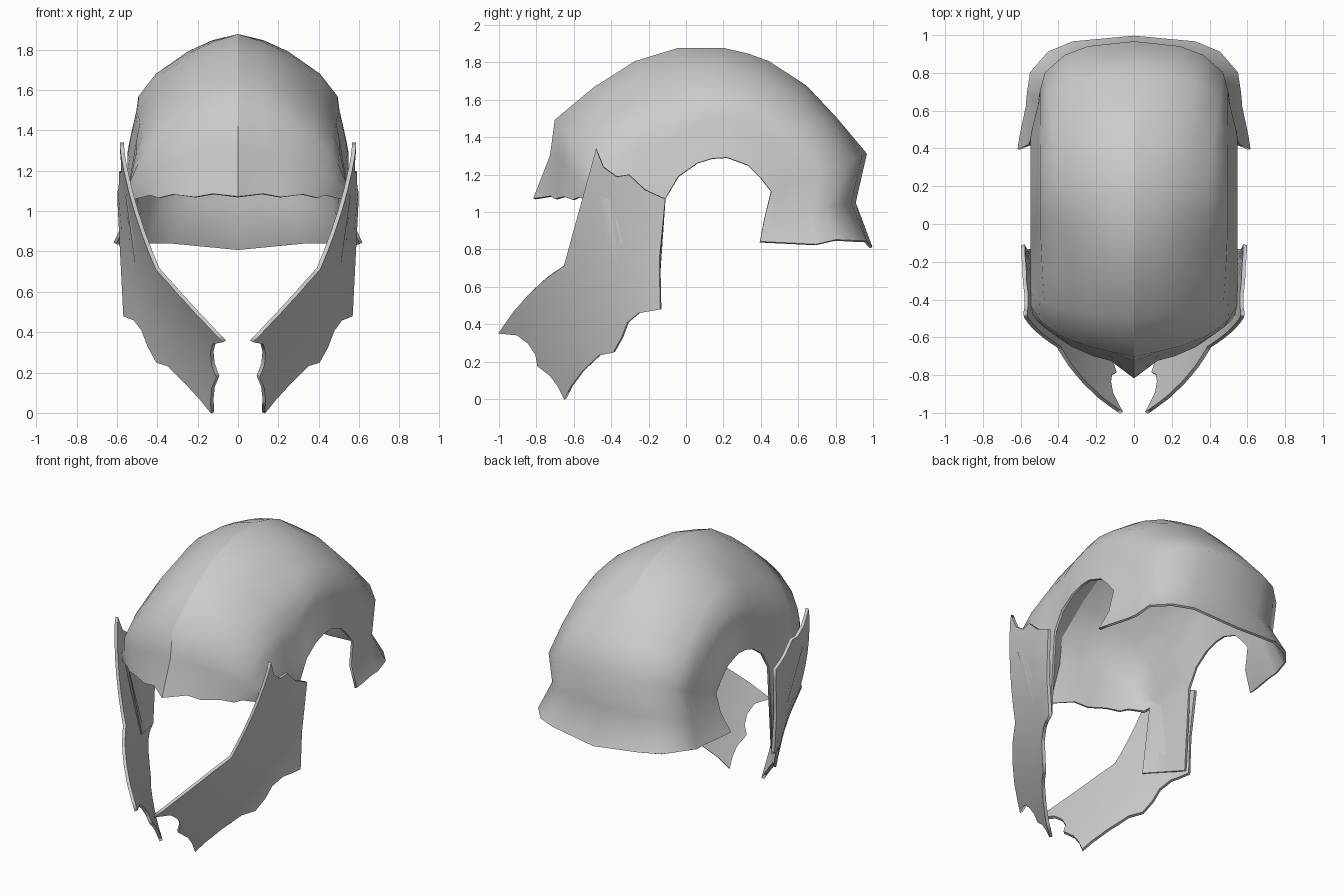
import bpy, bmesh, math

cube = bpy.data.objects.get("Cube")
if cube:
    bpy.data.objects.remove(cube, do_unlink=True)

steel = bpy.data.materials.new("grey_steel")
steel.use_nodes = True
GREY = (0.6, 0.6, 0.6, 1)
steel.diffuse_color = GREY
steel.node_tree.nodes["Principled BSDF"].inputs["Base Color"].default_value = GREY


def finish(bm, name, thickness):
    """Turn a half shell into a mirrored sheet-metal part with crisp rims."""
    bmesh.ops.recalc_face_normals(bm, faces=bm.faces)
    for f in bm.faces:
        f.smooth = True
    for e in bm.edges:
        if e.is_boundary:
            a, b = (v.co for v in e.verts)
            on_seam = max(abs(a.x), abs(b.x)) < .001
            # The crown ridge is sharp, the nape seam is smooth
            e.smooth = on_seam and max(a.y, b.y) > .7
    mesh = bpy.data.meshes.new(name)
    bm.to_mesh(mesh)
    bm.free()
    mesh.materials.append(steel)
    obj = bpy.data.objects.new(name, mesh)
    bpy.context.collection.objects.link(obj)
    mirror = obj.modifiers.new("mirror", "MIRROR")
    mirror.use_clip = True
    solid = obj.modifiers.new("thickness", "SOLIDIFY")
    solid.thickness = thickness
    solid.offset = 0


# Skull: sections from brow to nape, each (ridge y, ridge z, rim y, rim z,
# half width, roundness, share of the section where it reaches full width)
SECTIONS = [
    (-.73, 1.07, -.47, 1.06, .47, 1.8, 1),
    (-.69, 1.30, -.45, 1.07, .50, 1.8, .9),
    (-.68, 1.49, -.40, 1.07, .50, 1.7, .75),
    (-.49, 1.66, -.34, 1.07, .49, 1.5, .6),
    (-.27, 1.80, -.22, 1.07, .49, 1.45, .55),
    (-.04, 1.87, -.11, 1.07, .49, 1.45, .52),
    (.08, 1.87, -.04, 1.19, .49, 1.45, .52),
    (.20, 1.87, .06, 1.26, .49, 1.45, .52),
    (.33, 1.84, .14, 1.285, .49, 1.45, .52),
    (.44, 1.80, .22, 1.29, .49, 1.5, .52),
    (.64, 1.67, .33, 1.25, .49, 1.7, .52),
    (.80, 1.50, .40, 1.18, .49, 1.9, .5),
    (.96, 1.31, .455, 1.11, .49, 2.2, .5),
    (.90, 1.05, .42, .97, .50, 2.2, .5),
    (.99, .81, .395, .84, .56, 2.6, .5),
]
STEPS = (0, .05, .14, .32, .5, .62, .88, 1)
FLARE = .05


def half_width(f, width, p, reach):
    """Rounded crown, upright side, then a flare towards the rim."""
    g = min(1, f / reach)
    out = max(0, (f - .6) / .4)
    return width * (1 - (1 - g) ** p) ** (1 / p) + FLARE * out ** .7


bm = bmesh.new()
rows = []
for ry, rz, sy, sz, width, p, reach in SECTIONS:
    rows.append([bm.verts.new((half_width(f, width, p, reach),
                               ry + (sy - ry) * f, rz + (sz - rz) * f))
                 for f in STEPS])
# Pointed brow, with shallow scallops along it and along the nape
for row, pull in zip(rows, (.08, .03, .015)):
    row[0].co.y -= pull
for j, v in enumerate(rows[0]):
    v.co.z += .015 * (j % 2)
for v in rows[-1][1:4]:
    v.co.z += .03
for a, b in zip(rows, rows[1:]):
    for j in range(len(STEPS) - 1):
        bm.faces.new((a[j], a[j + 1], b[j + 1], b[j]))

# Straps: the skull rim runs on downwards in front of the ear openings
hem = []
for i in range(6):
    t = i / 5
    hem.append(bm.verts.new((.43 + .11 * t, -.43 + .28 * t, .56 - .06 * t)))
for i in range(5):
    bm.faces.new((rows[i][-1], hem[i], hem[i + 1], rows[i + 1][-1]))
finish(bm, "helmet_skull", .015)

# Cheek guards: scalloped (y, z) outline, wrapped inwards towards the chin
OUTLINE = [
    (-.48, 1.34), (-.44, 1.24), (-.37, 1.19), (-.305, 1.2), (-.22, 1.12),
    (-.11, 1.07), (-.14, .75), (-.135, .48), (-.25, .46), (-.31, .41),
    (-.34, .33), (-.385, .25), (-.46, .235), (-.55, .15), (-.61, .07),
    (-.645, 0), (-.68, .07), (-.72, .125), (-.79, .18), (-.8, .24), (-.84, .3),
    (-.9, .345), (-1, .355), (-.92, .47), (-.84, .56), (-.75, .645),
    (-.65, .715)]
bm = bmesh.new()
bm.faces.new([bm.verts.new((0, y, z)) for y, z in OUTLINE])
for axis, count in ((1, 10), (2, 14)):
    for i in range(1, count):
        co, no = [0, 0, 0], [0, 0, 0]
        co[axis] = i * .1 * (-1 if axis == 1 else 1)
        no[axis] = 1
        bmesh.ops.bisect_plane(bm, geom=bm.verts[:] + bm.edges[:] + bm.faces[:],
                               plane_co=co, plane_no=no, dist=.002)
for v in bm.verts:
    forward = max(0, -v.co.y - .15)
    below = max(0, 1.3 - v.co.z)
    v.co.x = .535 + .05 * v.co.z - forward * (.08 + .53 * below ** 1.3)
bmesh.ops.triangulate(bm, faces=[f for f in bm.faces if len(f.verts) > 4])
finish(bm, "cheek_guards", .02)
